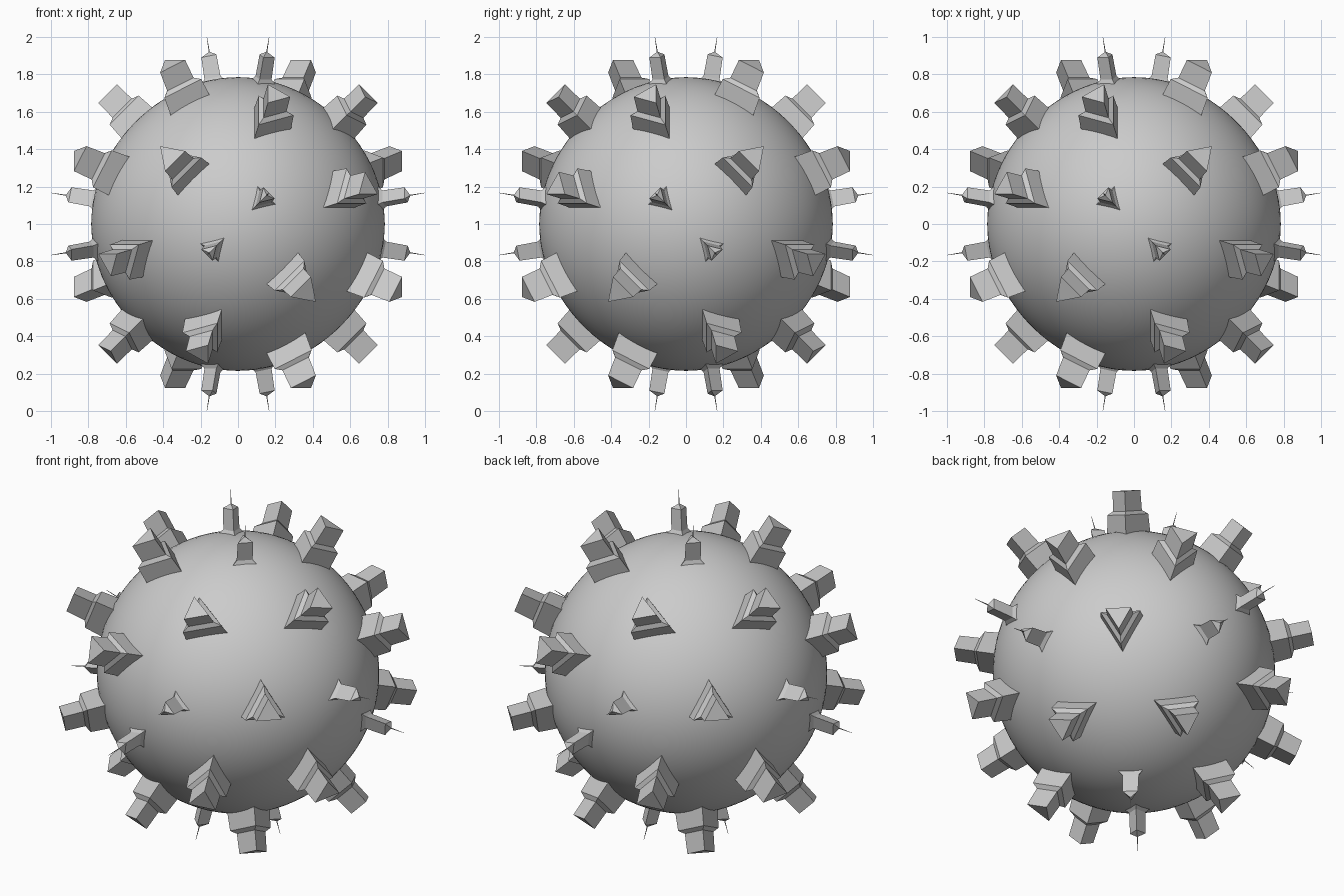
import bpy, bmesh, itertools
from math import sin, cos, pi, sqrt
from mathutils import Vector

if "Cube" in bpy.data.objects:
    bpy.data.objects.remove(bpy.data.objects["Cube"])

CENTRE = Vector((0, 0, 1))


def finish(bm, name):
    bmesh.ops.recalc_face_normals(bm, faces=bm.faces)
    mesh = bpy.data.meshes.new(name)
    bm.to_mesh(mesh)
    bm.free()
    ob = bpy.data.objects.new(name, mesh)
    bpy.context.collection.objects.link(ob)
    return ob


def stud(bm, direction, toward, profile):
    """Stepped triangular stud; profile = (distance from centre, side length)."""
    d = direction.normalized()
    t = (toward - d * toward.dot(d)).normalized()
    b = d.cross(t)
    rings = []
    for r, side in profile:
        rad = side / sqrt(3)
        rings.append([bm.verts.new(CENTRE + d * r + rad * (cos(a) * t + sin(a) * b))
                      for a in (0, 2 * pi / 3, 4 * pi / 3)])
    for lo, hi in zip(rings, rings[1:]):
        for i in range(3):
            j = (i + 1) % 3
            bm.faces.new((lo[i], lo[j], hi[j], hi[i]))
    bm.faces.new(rings[0][::-1])
    bm.faces.new(rings[-1])


def stud_set(name, common, single, handed, flip, profile):
    """Twelve studs in tetrahedral symmetry, three around each corner axis."""
    bm = bmesh.new()
    for s in itertools.product((-1, 1), repeat=3):
        if s[0] * s[1] * s[2] != handed:
            continue
        for k in range(3):
            d = Vector([s[i] * (single if i == k else common) for i in range(3)])
            stud(bm, d, Vector(s) * flip, profile)
    return finish(bm, name)


# Round body, very slightly fuller along the main axes
bm = bmesh.new()
bmesh.ops.create_icosphere(bm, subdivisions=5, radius=1)
for v in bm.verts:
    n = v.co.normalized()
    fullness = 1.5 * (sum(c ** 4 for c in n) - 1 / 3)
    v.co = CENTRE + n * (0.771 + 0.014 * fullness)
for f in bm.faces:
    f.smooth = True
finish(bm, "round_body")

# Large stepped studs, two families
stud_set("stepped_studs_edge", 0.693, 0.20, -1, 1,
         [(0.74, 0.235), (0.865, 0.22), (0.885, 0.145), (0.998, 0.14)])
stud_set("stepped_studs_corner", 0.364, 0.857, 1, 1,
         [(0.74, 0.24), (0.865, 0.225), (0.885, 0.16), (0.997, 0.152)])

# Small studs with pointed caps and thin needles
stud_set("needle_studs", 0.162, 0.973, -1, -1,
         [(0.765, 0.16), (0.80, 0.09), (0.92, 0.085), (0.945, 0.006), (1.027, 0.002)])
